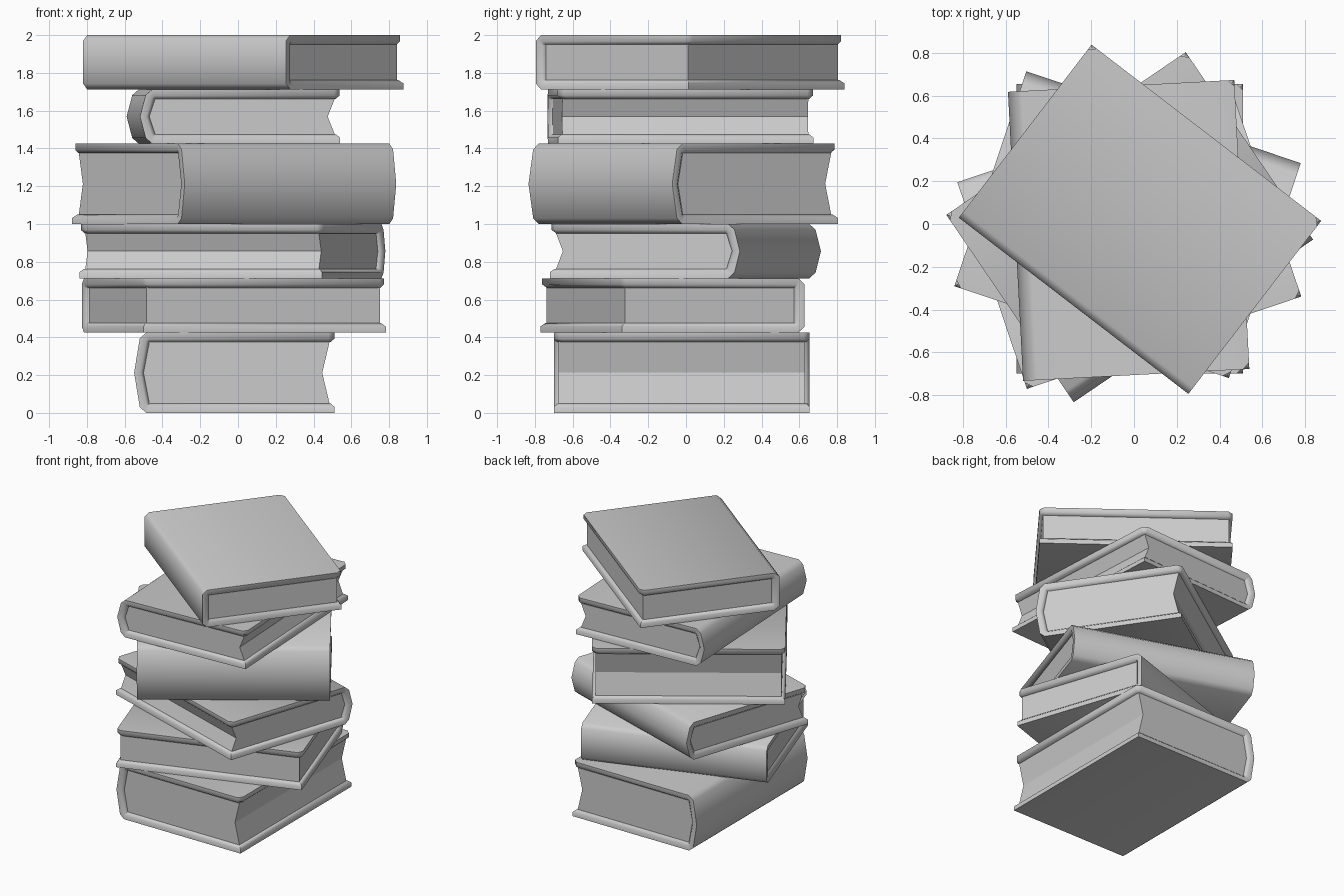
import bpy, bmesh
from math import radians

if "Cube" in bpy.data.objects:
    bpy.data.objects.remove(bpy.data.objects["Cube"])

HALF_LEN = 0.677   # half spine length
T = 0.05           # cover thickness
EDGE = 0.02        # inner edge chamfer


def finish(bm, name, loc, ang, smooth):
    bmesh.ops.recalc_face_normals(bm, faces=bm.faces)
    me = bpy.data.meshes.new(name)
    bm.to_mesh(me)
    bm.free()
    ob = bpy.data.objects.new(name, me)
    bpy.context.collection.objects.link(ob)
    ob.location = loc
    ob.rotation_euler.z = radians(ang)
    if smooth:
        bpy.ops.object.select_all(action='DESELECT')
        ob.select_set(True)
        bpy.context.view_layer.objects.active = ob
        bpy.ops.object.shade_smooth_by_angle(angle=radians(50))
    return ob


def cover(name, h, w, b, loc, ang):
    c, k = -w + b, 0.035
    # stations along the wrap: outer point, inner point, length trim
    st = [((w, 0), (w - EDGE, T), 0),
          ((c + k, 0), (c + T, T), 0),
          ((c, 0.03), (c + T, T + 0.004), 0),
          ((-w, h / 2), (-w + T, h / 2), 0),
          ((c, h - 0.03), (c + T, h - T - 0.004), 0),
          ((c + k, h), (c + T, h - T), 0),
          ((w - 0.03, h), (w - 0.03, h - T), 0),
          ((w, h), (w - EDGE, h - T), 0.03)]   # clipped front corners
    bm = bmesh.new()
    rings = []
    for i, ((px, pz), (qx, qz), trim) in enumerate(st):
        mx, mz = px + 0.65 * (qx - px), pz + 0.65 * (qz - pz)
        if i in (0, len(st) - 1):
            mx = px
        y = HALF_LEN - trim
        row = [(px, -y, pz), (mx, -y, mz), (qx, -y + EDGE, qz),
               (qx, y - EDGE, qz), (mx, y, mz), (px, y, pz)]
        rings.append([bm.verts.new(v) for v in row])
    for r, s in zip(rings, rings[1:]):
        for j in range(6):
            n = (j + 1) % 6
            bm.faces.new((r[j], r[n], s[n], s[j]))
    for r in (rings[0], rings[-1]):            # fore edges of the boards
        bm.faces.new((r[0], r[1], r[4], r[5]))
        bm.faces.new((r[1], r[2], r[3], r[4]))
    finish(bm, name, loc, ang, True)


def pages(name, h, w, b, loc, ang):
    c, f, t = -w + b + T, w - 0.025, T - 0.003
    prof = [(c, t), (f, t), (f - 1.3 * b, h / 2), (f, h - t),
            (c, h - t), (c - b, h / 2)]
    bm = bmesh.new()
    y = HALF_LEN - 0.025
    face = bm.faces.new([bm.verts.new((x, -y, z)) for x, z in prof])
    ext = bmesh.ops.extrude_face_region(bm, geom=[face])
    bmesh.ops.translate(bm, vec=(0, 2 * y, 0),
                        verts=[v for v in ext['geom'] if isinstance(v, bmesh.types.BMVert)])
    finish(bm, name, loc, ang, False)


# height, half width, spine bulge, centre x, centre y, turn
books = [(0.425, 0.53, 0.03, -0.02, -0.022, 0),
         (0.2875, 0.51, 0.0, -0.022, -0.072, -71.4),
         (0.2875, 0.53, 0.03, -0.03, -0.003, -108.5),
         (0.425, 0.53, 0.03, -0.02, -0.015, 124.2),
         (0.2875, 0.53, 0.03, -0.025, -0.03, 3),
         (0.2875, 0.51, 0.0, 0.028, 0.022, 52.5)]
z = 0
for n, (h, w, b, x, y, ang) in enumerate(books, 1):
    cover(f"book_{n}_cover", h, w, b, (x, y, z), ang)
    pages(f"book_{n}_pages", h, w, b, (x, y, z), ang)
    z += h
